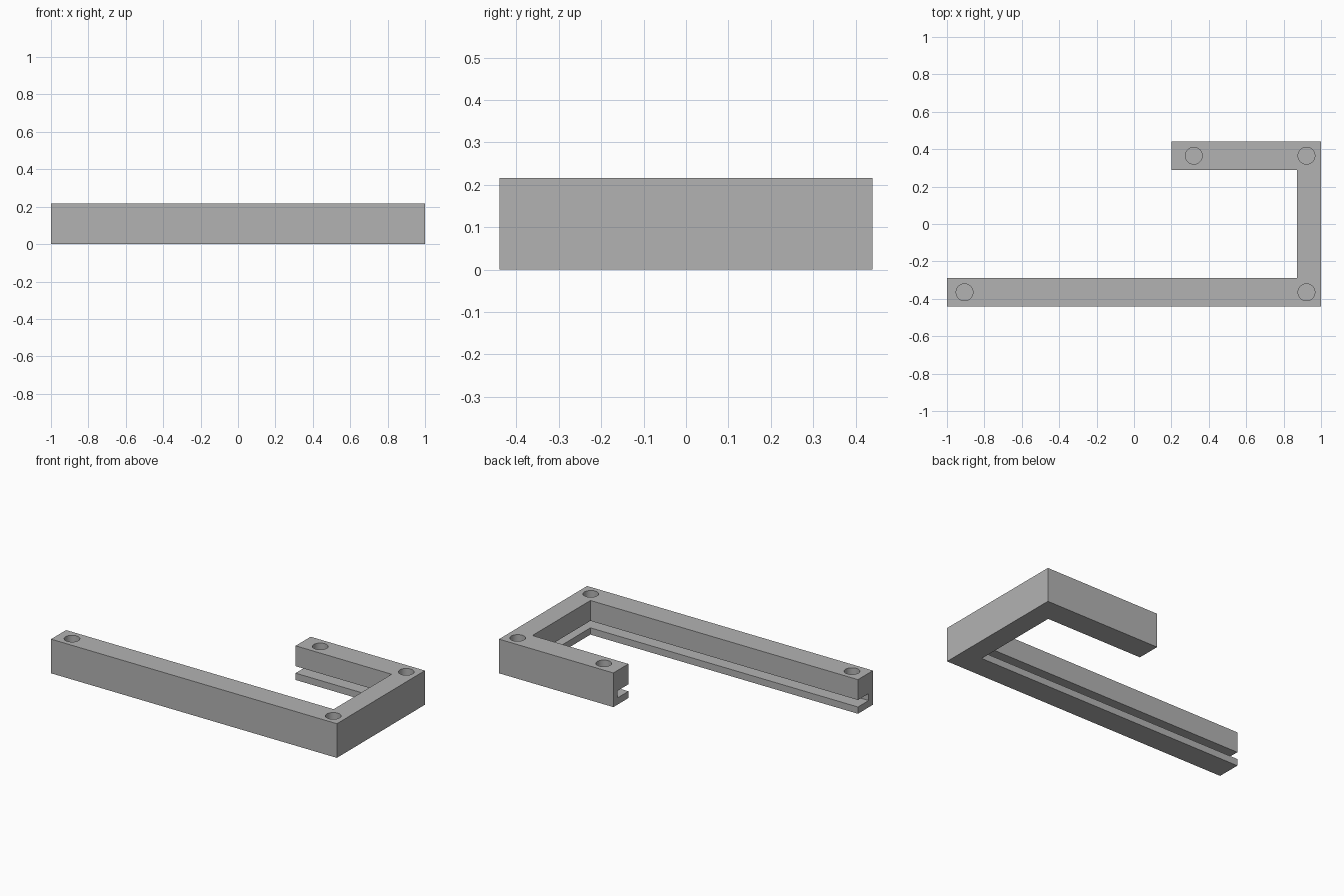
import bpy
import bmesh

HALF_Y, HEIGHT = 0.44, 0.216
ARM_Y, SIDE_X, SHORT_X = 0.29, 0.872, 0.20   # inner edges and short arm tip
WALL, SLOT_LOW, SLOT_HIGH = 0.043, 0.043, 0.087
HOLE_RADIUS, HOLE_DEPTH, HOLE_Y = 0.045, 0.1, 0.365

if "Cube" in bpy.data.objects:
    bpy.data.objects.remove(bpy.data.objects["Cube"], do_unlink=True)

grey = bpy.data.materials.new("plain grey")
grey.use_nodes = True
colour = (0.45, 0.45, 0.45, 1)
grey.diffuse_color = colour
grey.node_tree.nodes["Principled BSDF"].inputs["Base Color"].default_value = colour


def prism(name, outline, low, high):
    """Extrude a flat outline from one height to another."""
    bm = bmesh.new()
    face = bm.faces.new([bm.verts.new((x, y, low)) for x, y in outline])
    top = bmesh.ops.extrude_face_region(bm, geom=[face])["geom"]
    bmesh.ops.translate(bm, vec=(0, 0, high - low),
                        verts=[v for v in top if isinstance(v, bmesh.types.BMVert)])
    bmesh.ops.recalc_face_normals(bm, faces=bm.faces)
    mesh = bpy.data.meshes.new(name)
    bm.to_mesh(mesh)
    bm.free()
    mesh.materials.append(grey)
    obj = bpy.data.objects.new(name, mesh)
    bpy.context.collection.objects.link(obj)
    return obj


def cut(target, cutter):
    """Subtract the cutter from the target, then discard it."""
    cutter.hide_render = True
    mod = target.modifiers.new("cut", "BOOLEAN")
    mod.operation, mod.solver, mod.object = "DIFFERENCE", "EXACT", cutter
    bpy.ops.object.modifier_apply(modifier=mod.name)
    bpy.data.objects.remove(cutter, do_unlink=True)


# Hook-shaped frame: long front arm, side arm, short back arm
frame = prism("frame", [
    (-1, -HALF_Y), (1, -HALF_Y), (1, HALF_Y), (SHORT_X, HALF_Y),
    (SHORT_X, ARM_Y), (SIDE_X, ARM_Y), (SIDE_X, -ARM_Y), (-1, -ARM_Y)], 0, HEIGHT)
bpy.ops.object.select_all(action="DESELECT")
frame.select_set(True)
bpy.context.view_layer.objects.active = frame

# Panel slot running round the inner sides
y = HALF_Y - WALL
cut(frame, prism("slot_cutter", [(-1.1, -y), (1 - WALL, -y), (1 - WALL, y), (-1.1, y)],
                 SLOT_LOW, SLOT_HIGH))

# Blind round holes in the top
for x, y in [(-0.906, -HOLE_Y), (0.922, -HOLE_Y), (0.922, HOLE_Y), (0.32, HOLE_Y)]:
    bpy.ops.mesh.primitive_cylinder_add(vertices=48, radius=HOLE_RADIUS, depth=2 * HOLE_DEPTH,
                                        location=(x, y, HEIGHT))
    hole = bpy.context.object
    hole.name = "hole_cutter"
    hole.data.materials.append(grey)
    bpy.context.view_layer.objects.active = frame
    cut(frame, hole)

frame.select_set(True)
bpy.context.view_layer.objects.active = frame
bpy.ops.object.shade_smooth_by_angle(angle=0.5)
